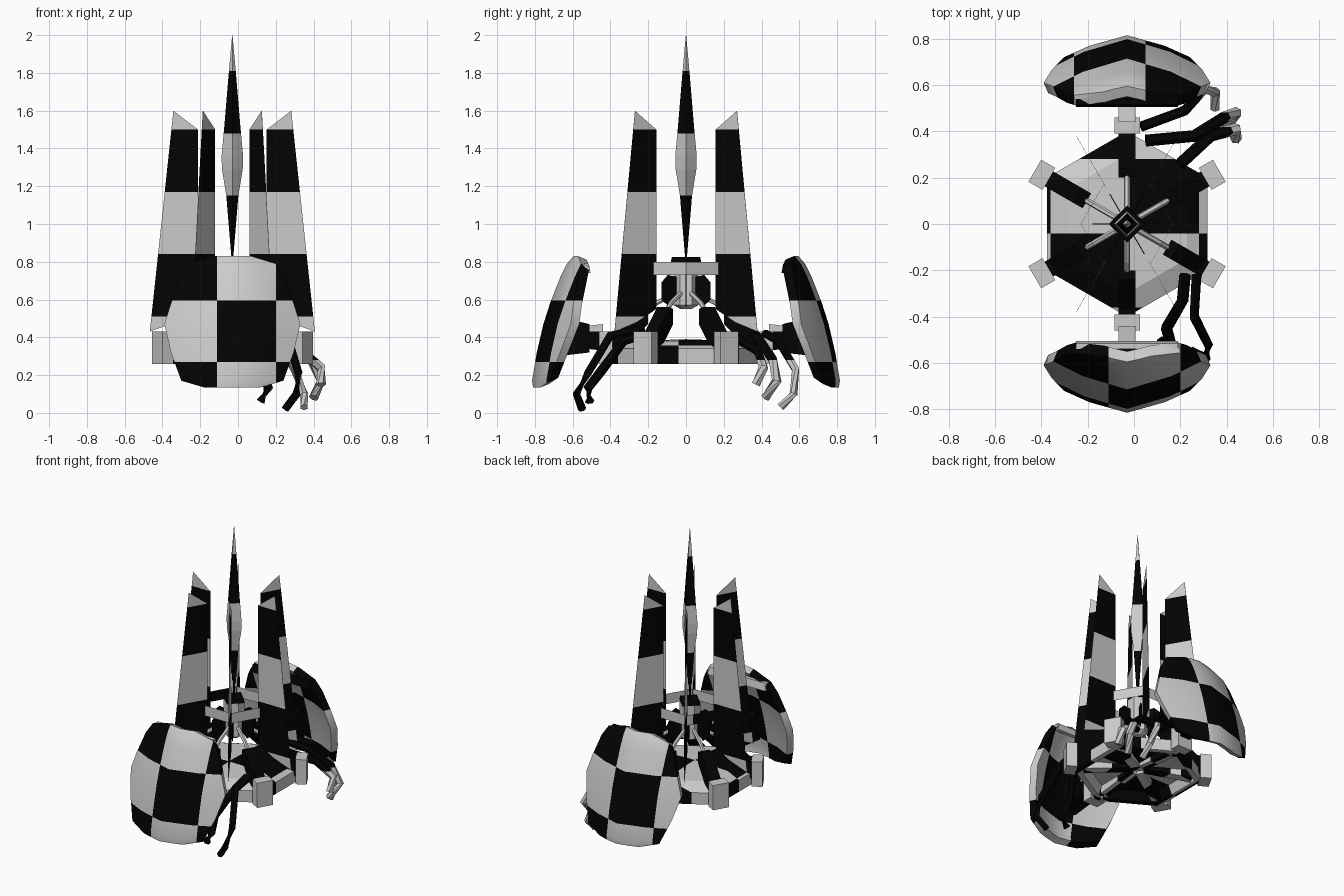
import bpy, bmesh, math
from mathutils import Vector, Matrix

if "Cube" in bpy.data.objects:
    bpy.data.objects.remove(bpy.data.objects["Cube"])

CX = -0.03            # the central axis sits slightly left of the origin
PITCH = 0.32


def material(name, v):
    m = bpy.data.materials.new(name)
    m.diffuse_color = (v, v, v, 1)
    m.use_nodes = True
    m.node_tree.nodes["Principled BSDF"].inputs["Base Color"].default_value = m.diffuse_color
    return m


MATS = [material("pale grey", 0.6), material("black", 0.001)]


def finish(name, bm, cuts, flip=0, smooth=False):
    """Move to the axis, slice along checker planes and colour the cells in turn."""
    bmesh.ops.translate(bm, verts=bm.verts[:], vec=(CX, 0, 0))
    bmesh.ops.recalc_face_normals(bm, faces=bm.faces[:])
    for axis, (start, pitch) in cuts.items():
        n = Vector((0, 0, 0))
        n[axis] = 1
        for k in range(-12, 13):
            bmesh.ops.bisect_plane(bm, geom=bm.verts[:] + bm.edges[:] + bm.faces[:],
                                   plane_co=n * (start + k * pitch), plane_no=n)
    for f in bm.faces:
        c = f.calc_center_median()
        s = sum(math.floor((c[a] - o) / p) for a, (o, p) in cuts.items())
        f.material_index = (s + flip) % 2
        f.smooth = smooth
    me = bpy.data.meshes.new(name)
    bm.to_mesh(me)
    bm.free()
    for m in MATS:
        me.materials.append(m)
    ob = bpy.data.objects.new(name, me)
    bpy.context.collection.objects.link(ob)
    if smooth:
        bpy.ops.object.select_all(action='DESELECT')
        ob.select_set(True)
        bpy.context.view_layer.objects.active = ob
        bpy.ops.object.shade_smooth_by_angle(angle=math.radians(35))
    return ob


def turn(bm, deg):
    bmesh.ops.rotate(bm, verts=bm.verts[:], cent=(0, 0, 0),
                     matrix=Matrix.Rotation(math.radians(deg), 3, 'Z'))


def slab(profile, half):
    """Radial (r, z) outline given thickness across the radius."""
    bm = bmesh.new()
    a = [bm.verts.new((r, -half, z)) for r, z in profile]
    b = [bm.verts.new((r, half, z)) for r, z in profile]
    bm.faces.new(a)
    bm.faces.new(b[::-1])
    n = len(a)
    for i in range(n):
        j = (i + 1) % n
        bm.faces.new((a[j], a[i], b[i], b[j]))
    return bm


def skin(rings, caps=True):
    def build(bm):
        n = len(rings[0])
        vs = [[bm.verts.new(c) for c in r] for r in rings]
        for p, q in zip(vs, vs[1:]):
            for i in range(n):
                j = (i + 1) % n
                bm.faces.new((p[i], p[j], q[j], q[i]))
        if caps:
            bm.faces.new(vs[0][::-1])
            bm.faces.new(vs[-1])
        return bm
    return build(bmesh.new())


def lathe(profile, sides, start=0, caps=True):
    angles = [math.radians(start + 360 * i / sides) for i in range(sides)]
    return skin([[(r * math.cos(t), r * math.sin(t), z) for t in angles]
                 for r, z in profile], caps)


def tube(points, radius, sides=6):
    pts = [Vector(p) for p in points]
    rings = []
    for i, p in enumerate(pts):
        d = (pts[min(i + 1, len(pts) - 1)] - pts[max(i - 1, 0)]).normalized()
        u = d.cross(Vector((0.3, 0.2, 1))).normalized()
        v = d.cross(u)
        rings.append([p + radius * (u * math.cos(t) + v * math.sin(t))
                      for t in [math.tau * k / sides for k in range(sides)]])
    return skin(rings)


PLAIN = {2: (0, 5)}
BANDS = {2: (0.51, 0.33)}
CELLS = {0: (-0.04, PITCH), 1: (-0.04, PITCH)}

# central spindle, diamond in section
finish("spindle", lathe([(0.003, 0.8), (0.032, 1.15), (0.055, 1.29), (0.057, 1.36),
                         (0.044, 1.5), (0.018, 1.81), (0.001, 2.0)], 4),
       {2: (0.82, 0.33)}, 1)

# hub under the spindle
finish("hub_cap", lathe([(0.08, 0.80), (0.075, 0.825)], 4), PLAIN, 1)
finish("hub", lathe([(0.03, 0.55), (0.065, 0.57), (0.065, 0.8)], 6, 30), PLAIN, 0)

# six-sided hull, hollow underneath
finish("hull", lathe([(0.002, 0.39), (0.30, 0.38), (0.40, 0.34), (0.40, 0.26), (0.36, 0.26),
                      (0.33, 0.32), (0.002, 0.32)], 6, 30), CELLS, 1)

# hexagonal band joining the wings
finish("wing_band", lathe([(0.20, 0.73), (0.20, 0.80), (0.199, 0.80), (0.199, 0.73)], 6,
                          caps=False), {0: (-0.15, PITCH), 1: (-0.24, 0.5)}, 0)

for k in range(6):
    # tall paper-thin wings and the small plates inside them
    bm = slab([(0.182, 0.55), (0.182, 1.5), (0.312, 1.6), (0.437, 0.43), (0.30, 0.48)], 0.0006)
    turn(bm, 60 * k)
    finish("wing", bm, BANDS, 1)
    bm = slab([(0.06, 0.60), (0.10, 0.56), (0.15, 0.60), (0.15, 0.69), (0.11, 0.73),
               (0.06, 0.72)], 0.002)
    turn(bm, 60 * k)
    finish("inner_plate", bm, PLAIN, 1)

    # sloping arms, end blocks and thin struts at the hull corners
    a = 30 + 60 * k
    bm = slab([(0.42, 0.28), (0.42, 0.42), (0.37, 0.43), (0.24, 0.56), (0.20, 0.55),
               (0.20, 0.47), (0.29, 0.38)], 0.037)
    turn(bm, a)
    finish("arm", bm, PLAIN, 1)
    bm = slab([(0.39, 0.26), (0.46, 0.26), (0.46, 0.43), (0.39, 0.43)], 0.055)
    turn(bm, a)
    finish("end_block", bm, PLAIN, 0)
    bm = tube([(0.04, 0, 0.64), (0.16, 0, 0.58), (0.25, 0, 0.50)], 0.013)
    turn(bm, a)
    finish("strut", bm, PLAIN, 0)

    # ribs under the hull
    bm = slab([(0.04, 0.325), (0.04, 0.30), (0.34, 0.265), (0.34, 0.325)], 0.03)
    turn(bm, a)
    finish("rib", bm, {0: (-0.03, 0.16), 1: (0.0, 0.16)}, 0)

# curved shields front and back: rows are (z, outer y at centre, half width)
ROWS = [(0.135, 0.81, 0.15), (0.17, 0.815, 0.27), (0.32, 0.79, 0.325), (0.47, 0.755, 0.36),
        (0.58, 0.72, 0.325), (0.72, 0.665, 0.275), (0.79, 0.63, 0.23), (0.83, 0.595, 0.10)]
COLS = [-1, -0.6, 0, 0.6, 1]
for side, label in ((180, "front"), (0, "back")):
    bm = bmesh.new()
    layers = []
    for depth in (0, 0.045):
        s = 1 - depth * 1.2
        layers.append([[bm.verts.new((u * w * s,
                                      y - depth - 0.18 * abs(u * w) - 0.62 * (u * w) ** 2,
                                      0.48 + (z - 0.48) * s)) for u in COLS]
                       for z, y, w in ROWS])
    for g in layers:
        for p, q in zip(g, g[1:]):
            for i in range(len(COLS) - 1):
                bm.faces.new((p[i], p[i + 1], q[i + 1], q[i]))
    rims = []
    for g in layers:
        rims.append(g[0] + [r[-1] for r in g[1:-1]] + g[-1][::-1]
                    + [r[0] for r in g[-2:0:-1]])
    n = len(rims[0])
    for i in range(n):
        j = (i + 1) % n
        bm.faces.new((rims[0][i], rims[0][j], rims[1][j], rims[1][i]))
    turn(bm, side)
    xo = -0.11 if side else -0.26
    finish(label + "_shield", bm, {0: (xo, 0.31), 2: (0.27, 0.325)}, 1, True)

    # cross bar behind the shield's upper edge
    bm = slab([(0.505, 0.74), (0.53, 0.74), (0.54, 0.79), (0.515, 0.79)], 0.22)
    turn(bm, 90 + side)
    finish(label + "_shield_bar", bm, PLAIN, 0 if side else 1)

    # mount carrying the shield
    bm = slab([(0.44, 0.33), (0.53, 0.34), (0.53, 0.46), (0.44, 0.47)], 0.037)
    turn(bm, 90 + side)
    finish(label + "_shield_arm", bm, {2: (0.33, 0.10)}, 1)
    bm = slab([(0.51, 0.32), (0.68, 0.30), (0.64, 0.50), (0.51, 0.47)], 0.06)
    turn(bm, 90 + side)
    finish(label + "_shield_mount", bm, PLAIN, 1)

# bent tentacles hanging on the right-hand side
TENTACLES = [
    [(0.03, 0.42, 0.42), (0.22, 0.49, 0.38), (0.30, 0.58, 0.23), (0.35, 0.57, 0.10), (0.35, 0.50, 0.03)],
    [(0.05, 0.36, 0.42), (0.26, 0.38, 0.40), (0.39, 0.46, 0.28), (0.44, 0.48, 0.17), (0.40, 0.42, 0.08)],
    [(0.20, 0.26, 0.40), (0.33, 0.38, 0.33), (0.44, 0.41, 0.24), (0.44, 0.37, 0.15)],
    [(0.27, -0.22, 0.45), (0.26, -0.40, 0.41), (0.32, -0.52, 0.21), (0.31, -0.58, 0.10), (0.25, -0.55, 0.02)],
    [(0.22, -0.22, 0.42), (0.21, -0.33, 0.38), (0.14, -0.45, 0.22), (0.16, -0.52, 0.13), (0.12, -0.51, 0.06)],
]
for i, path in enumerate(TENTACLES):
    pts = [(x - CX, y, z) for x, y, z in path]
    cuts = PLAIN if i > 2 else {2: (0.28, 0.5)}
    finish("tentacle", tube(pts, 0.026 if i % 3 else 0.022), cuts, 1, True)
